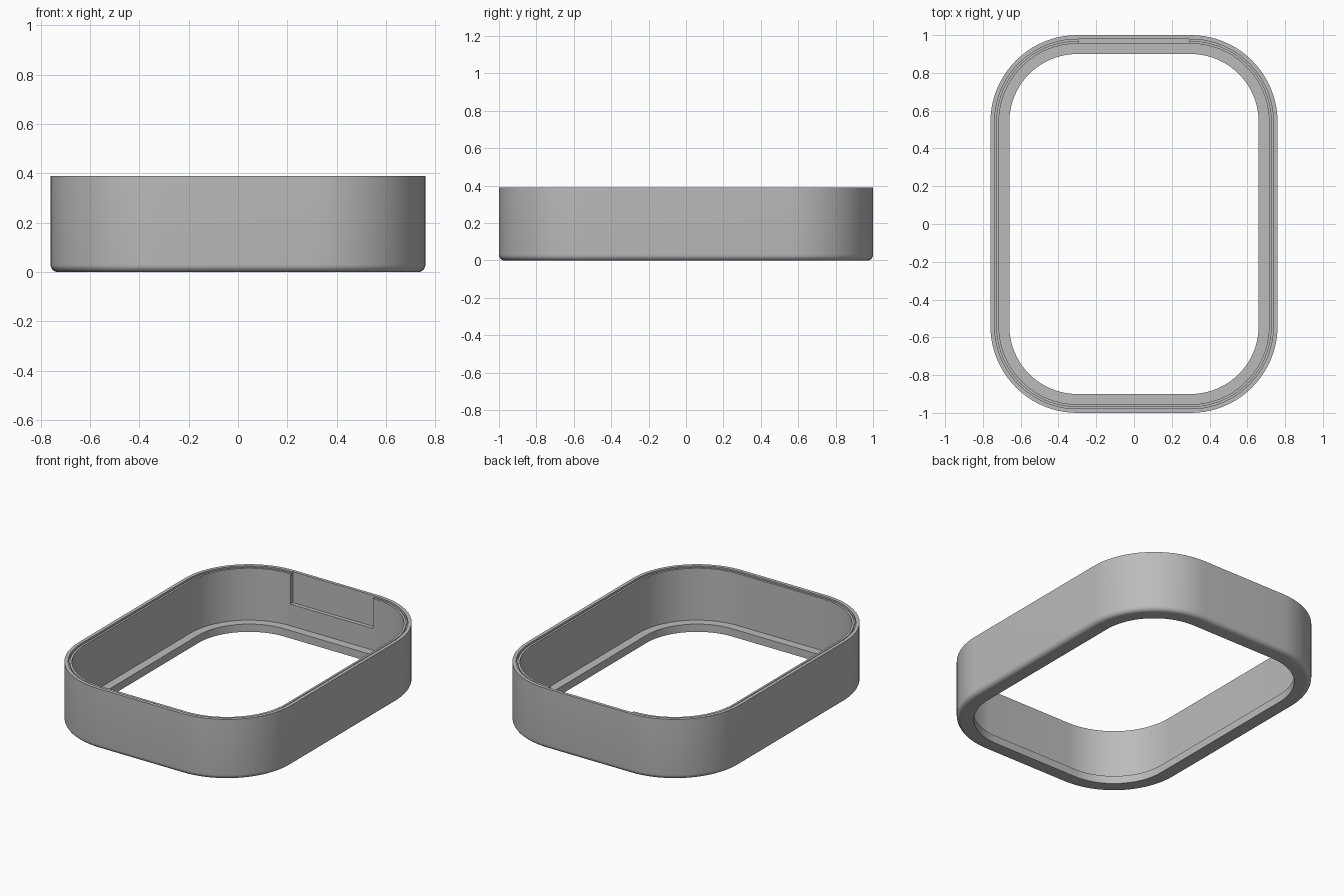
import bpy, bmesh, math

cube = bpy.data.objects.get("Cube")
if cube:
    bpy.data.objects.remove(cube, do_unlink=True)

HALF_X, HALF_Y, RADIUS, HEIGHT = 0.76, 1.0, 0.46, 0.39
CORNER_STEPS = 20

grey = bpy.data.materials.new("grey plastic")
grey.use_nodes = True
colour = (0.5, 0.5, 0.5, 1)
grey.diffuse_color = colour
grey.node_tree.nodes["Principled BSDF"].inputs["Base Color"].default_value = colour


def outline(inset):
    """Rounded rectangle, moved inward by inset."""
    points = []
    r = RADIUS - inset
    corners = [(1, 1), (-1, 1), (-1, -1), (1, -1)]
    for i, (sx, sy) in enumerate(corners):
        for k in range(CORNER_STEPS + 1):
            a = math.pi / 2 * (i + k / CORNER_STEPS)
            points.append((sx * (HALF_X - RADIUS) + r * math.cos(a),
                           sy * (HALF_Y - RADIUS) + r * math.sin(a)))
    return points


def sweep(name, section):
    """Carry a closed (inset, height) section around the outline."""
    bm = bmesh.new()
    rings = [[bm.verts.new((x, y, z)) for x, y in outline(d)] for d, z in section]
    n = len(rings[0])
    for j, ring in enumerate(rings):
        above = rings[(j + 1) % len(rings)]
        for i in range(n):
            k = (i + 1) % n
            bm.faces.new((ring[i], ring[k], above[k], above[i]))
    bmesh.ops.recalc_face_normals(bm, faces=bm.faces)
    mesh = bpy.data.meshes.new(name)
    bm.to_mesh(mesh)
    bm.free()
    mesh.materials.append(grey)
    obj = bpy.data.objects.new(name, mesh)
    bpy.context.collection.objects.link(obj)
    return obj


# Wall section: rounded lower edge, grooved rim, inner flange
FILLET = 0.03
section = [(FILLET * (1 - math.cos(a)), FILLET * (1 - math.sin(a)))
           for a in (math.pi / 2 * (1 - k / 6) for k in range(7))]
section += [(0, HEIGHT), (0.022, HEIGHT), (0.022, 0.37), (0.031, 0.37),
            (0.031, 0.385), (0.045, 0.385), (0.045, 0.05), (0.1, 0.05), (0.1, 0)]
frame = sweep("frame_wall", section)

# Recess in the inside of the back wall
bpy.ops.mesh.primitive_cube_add(size=1, location=(0, 0.94, 0.345))
cutter = bpy.context.object
cutter.name = "back_recess_cutter"
cutter.dimensions = (0.59, 0.08, 0.31)
cutter.hide_render = True
bpy.ops.object.transform_apply(location=False, rotation=False, scale=True)

cut = frame.modifiers.new("back recess", 'BOOLEAN')
cut.operation = 'DIFFERENCE'
cut.solver = 'EXACT'
cut.object = cutter
bpy.ops.object.select_all(action='DESELECT')
frame.select_set(True)
bpy.context.view_layer.objects.active = frame
bpy.ops.object.modifier_apply(modifier=cut.name)
bpy.data.objects.remove(cutter, do_unlink=True)

bpy.ops.object.shade_smooth_by_angle(angle=math.radians(30))
